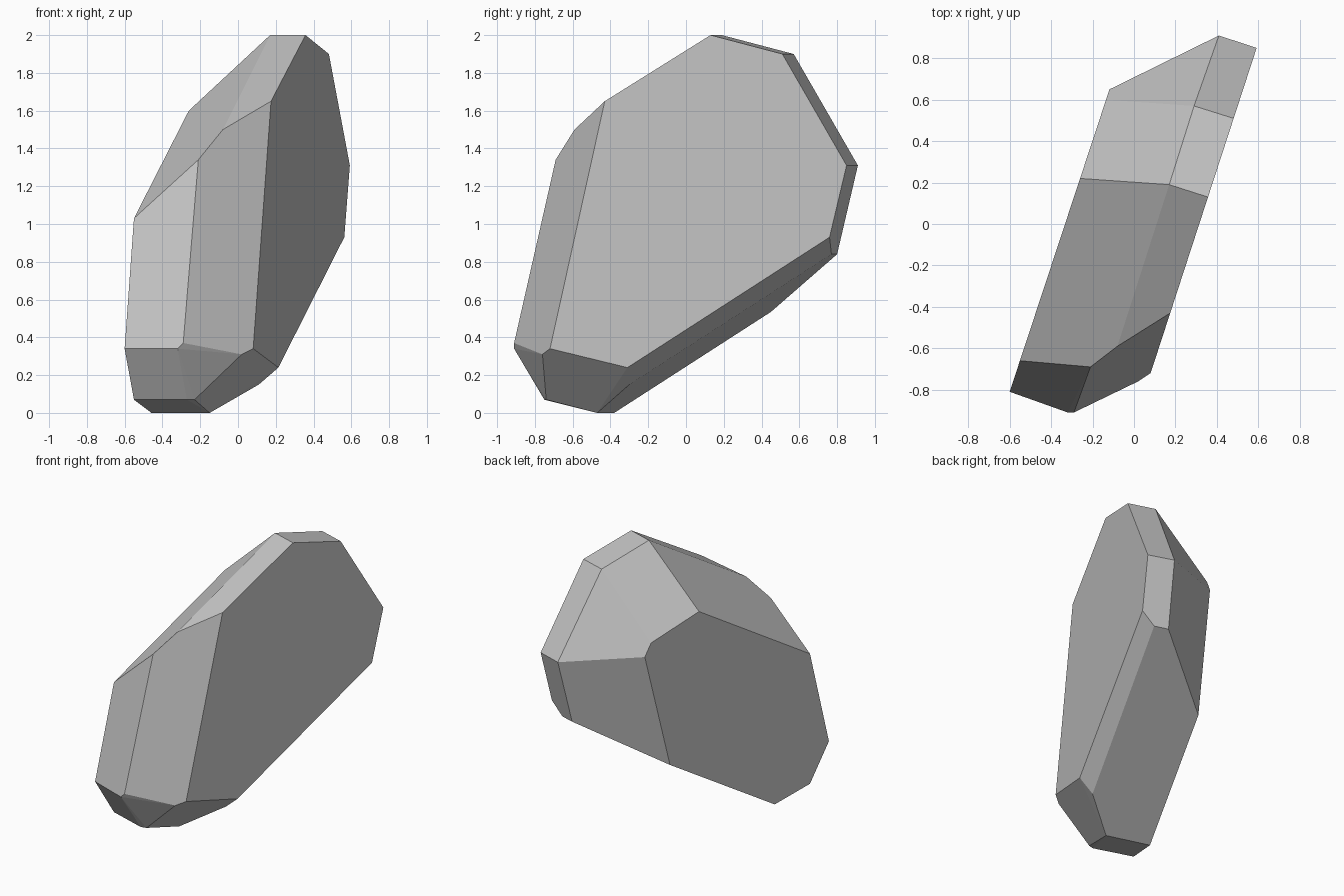
import bpy
import bmesh
import math
from mathutils import Vector

# Remove the default cube only
default_cube = bpy.data.objects.get("Cube")
if default_cube:
    bpy.data.objects.remove(default_cube, do_unlink=True)


def make_material(name, colour):
    """Plain flat colour for viewport and render."""
    material = bpy.data.materials.new(name)
    material.use_nodes = True
    material.diffuse_color = colour
    shader = next(node for node in material.node_tree.nodes
                  if node.type == 'BSDF_PRINCIPLED')
    shader.inputs["Base Color"].default_value = colour
    return material


def side_outline(offset, slope, profile):
    """Lay a (y, z) outline onto an upright slanted plane."""
    return [Vector((offset + slope * y, y, z)) for y, z in profile]


def faceted_solid(name, corners, material):
    """Wrap corners in a convex hull and merge its coplanar triangles."""
    mesh = bpy.data.meshes.new(name)
    bm = bmesh.new()
    for corner in corners:
        bm.verts.new(corner)
    bmesh.ops.convex_hull(bm, input=bm.verts[:])
    loose = [vert for vert in bm.verts if not vert.link_faces]
    bmesh.ops.delete(bm, geom=loose, context='VERTS')
    bmesh.ops.dissolve_limit(bm, angle_limit=math.radians(4),
                             verts=bm.verts[:], edges=bm.edges[:])
    bmesh.ops.recalc_face_normals(bm, faces=bm.faces[:])
    for face in bm.faces:
        face.smooth = False
    bm.to_mesh(mesh)
    bm.free()
    mesh.materials.append(material)
    rock = bpy.data.objects.new(name, mesh)
    bpy.context.collection.objects.link(rock)
    return rock


# Two broad parallel cleavage faces of the slab
left_side = side_outline(.315, .326, [
    (.13, 2), (.51, 1.9), (.85, 1.31), (.76, .93),
    (-.31, .24), (-.72, .34), (-.43, 1.65)])
right_side = side_outline(-.333, .33, [
    (-.81, .34), (-.66, 1.03), (.22, 1.6), (.6, 1.48),
    (.65, 1.39), (.45, .535), (-.38, 0), (-.66, .07)])

# Chipped ridge corners running around the rim between them
top_ridge = [(.17, .19, 2), (.29, .57, 1.9)]
back_ridge = [(.41, .91, 1.31), (.47, .77, .84), (.37, .8, .84)]
front_ridge = [(-.08, -.59, 1.5), (-.21, -.69, 1.34),
               (-.29, -.91, .37), (-.32, -.91, .34), (.02, -.76, .31)]
base_ridge = [(.11, -.3, .15), (-.15, -.47, 0),
              (-.27, -.75, .07), (-.23, -.74, .07)]
ridges = top_ridge + back_ridge + front_ridge + base_ridge

# The rock itself
stone_grey = make_material("stone grey", (.55, .55, .55, 1))
faceted_solid("rock", left_side + right_side + ridges, stone_grey)
